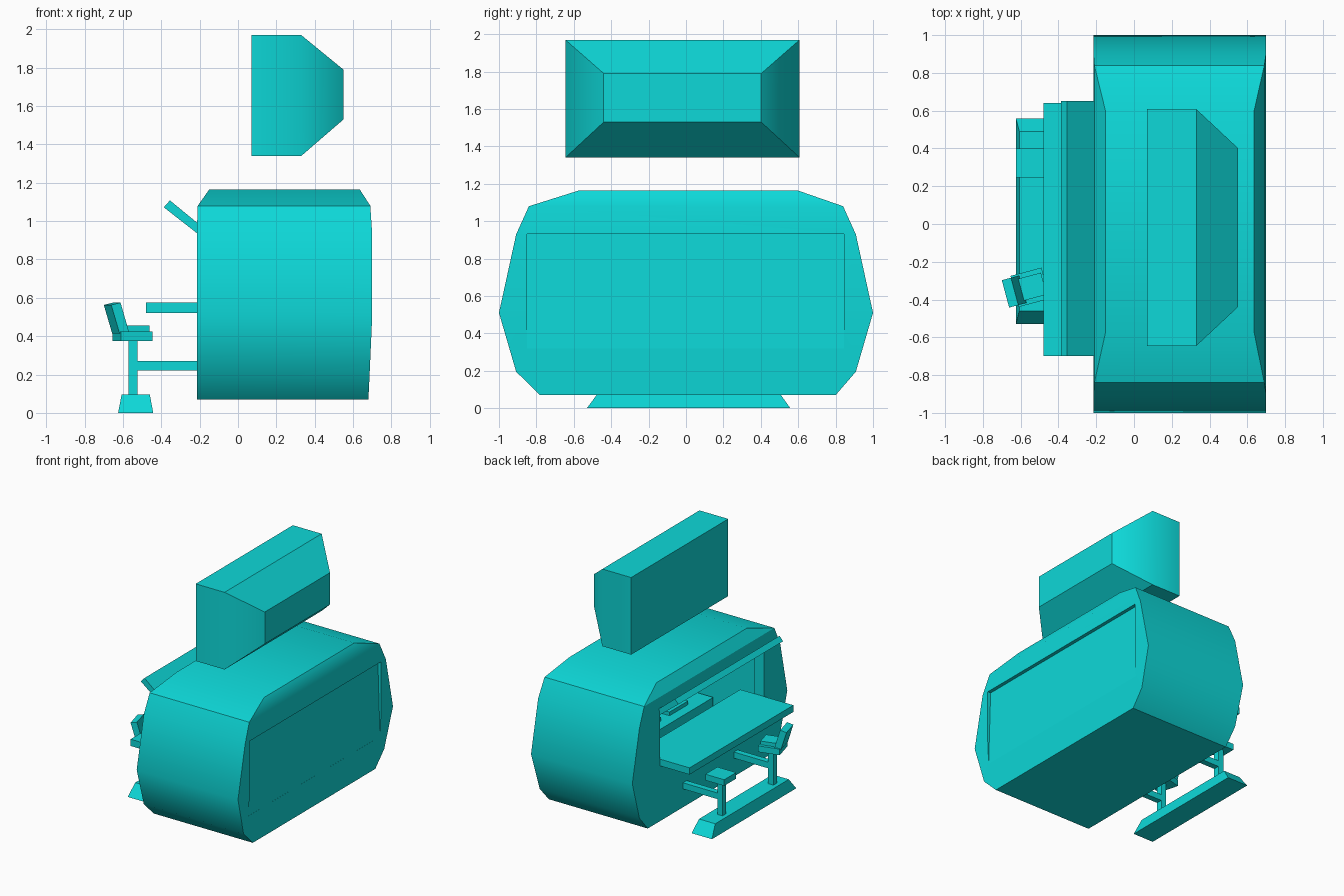
import bpy, bmesh
from math import radians
from mathutils import Matrix, Vector

cube = bpy.data.objects.get("Cube")
if cube:
    bpy.data.objects.remove(cube, do_unlink=True)

teal = bpy.data.materials.new("teal")
teal.use_nodes = True
colour = (0.004, 0.69, 0.69, 1)
teal.diffuse_color = colour
next(n for n in teal.node_tree.nodes if n.type == 'BSDF_PRINCIPLED').inputs["Base Color"].default_value = colour


def make(name, rings):
    """Skin a stack of equal-length point rings and cap both ends."""
    bm = bmesh.new()
    rows = [[bm.verts.new(p) for p in ring] for ring in rings]
    n = len(rows[0])
    for a, b in zip(rows, rows[1:]):
        for i in range(n):
            j = (i + 1) % n
            bm.faces.new((a[i], a[j], b[j], b[i]))
    bm.faces.new(rows[0][::-1])
    bm.faces.new(rows[-1])
    bmesh.ops.recalc_face_normals(bm, faces=bm.faces[:])
    mesh = bpy.data.meshes.new(name)
    bm.to_mesh(mesh)
    bm.free()
    mesh.materials.append(teal)
    obj = bpy.data.objects.new(name, mesh)
    bpy.context.collection.objects.link(obj)
    return obj


def stack(name, levels):
    """Loft rectangles given as z, x0, x1, y0, y1."""
    return make(name, [[(x0, y0, z), (x1, y0, z), (x1, y1, z), (x0, y1, z)]
                       for z, x0, x1, y0, y1 in levels])


def box(name, x0, x1, y0, y1, z0, z1):
    return stack(name, [(z0, x0, x1, y0, y1), (z1, x0, x1, y0, y1)])


def prism(name, profile, y0, y1):
    """Extrude an x-z profile along y."""
    return make(name, [[(x, y, z) for x, z in profile] for y in (y0, y1)])


def activate(obj):
    bpy.ops.object.select_all(action='DESELECT')
    obj.select_set(True)
    bpy.context.view_layer.objects.active = obj


def cut(obj, cutter):
    cutter.hide_render = True
    mod = obj.modifiers.new("cut", 'BOOLEAN')
    mod.operation = 'DIFFERENCE'
    mod.solver = 'EXACT'
    mod.object = cutter
    activate(obj)
    bpy.ops.object.modifier_apply(modifier=mod.name)
    bpy.data.objects.remove(cutter, do_unlink=True)


# Booth shell
body = stack("booth_body", [
    (0.07, -0.215, 0.68, -0.78, 0.80),
    (0.195, -0.215, 0.686, -0.908, 0.908),
    (0.51, -0.215, 0.70, -1.0, 1.0),
    (0.93, -0.215, 0.70, -0.908, 0.908),
    (1.08, -0.21, 0.69, -0.84, 0.84),
    (1.165, -0.15, 0.635, -0.57, 0.595)])
# Room, serving hatch and shallow rear panel
cut(body, box("room_cutter", -0.13, 0.62, -0.8, 0.8, 0.15, 1.05))
cut(body, box("hatch_cutter", -0.3, 0.0, -0.70, 0.645, 0.53, 0.95))
cut(body, prism("panel_cutter", [(0.691, 0.32), (0.672, 0.932), (0.8, 0.932), (0.8, 0.32)],
                -0.85, 0.845))
activate(body)
bpy.ops.object.shade_smooth_by_angle(angle=radians(30))

# Counter, awning and work surface inside
box("serving_counter", -0.48, 0.0, -0.70, 0.64, 0.52, 0.575)
prism("awning", [(-0.387, 1.072), (-0.355, 1.108), (-0.205, 0.985), (-0.205, 0.93)], -0.70, 0.65)
box("back_worktop", 0.3, 0.63, -0.78, 0.78, 0.15, 0.4)
for i, y in enumerate((-0.45, -0.1, 0.25)):
    box(f"worktop_tray_{i + 1}", 0.38, 0.56, y - 0.12, y + 0.12, 0.4, 0.43)

# Roof sign with bevelled face
x_back, x_fold, x_face = 0.07, 0.33, 0.55


def sign_ring(x, y0, y1, z0, z1):
    return [(x, y0, z0), (x, y1, z0), (x, y1, z1), (x, y0, z1)]


sign = make("roof_sign", [sign_ring(x_back, -0.645, 0.608, 1.34, 1.97),
                          sign_ring(x_fold, -0.645, 0.608, 1.34, 1.97),
                          sign_ring(x_face, -0.44, 0.402, 1.53, 1.79)])
activate(sign)
bpy.ops.object.shade_smooth()
for edge in sign.data.edges:
    a, b = (sign.data.vertices[i].co for i in edge.vertices)
    upright_fold = abs(a.x - x_fold) + abs(b.x - x_fold) + abs(a.y - b.y) < 0.01
    edge.use_edge_sharp = not upright_fold

# Stool base, posts and struts
stack("stool_base", [(0, -0.625, -0.442, -0.53, 0.558),
                     (0.095, -0.607, -0.46, -0.46, 0.49)])
for side, y in (("right", -0.335), ("left", 0.322)):
    box(f"{side}_stool_post", -0.572, -0.525, y - 0.024, y + 0.024, 0.09, 0.38)
    box(f"{side}_stool_strut", -0.53, -0.2, y - 0.024, y + 0.024, 0.22, 0.27)
box("left_stool_seat", -0.625, -0.455, 0.245, 0.40, 0.375, 0.425)

# Swivelled seat with cushion and leaning backrest
turn = Matrix.Translation(Vector((-0.55, -0.335, 0))) @ Matrix.Rotation(radians(15), 4, 'Z')
seat = box("right_stool_seat", -0.085, 0.085, -0.085, 0.085, 0.375, 0.425)
cushion = box("right_stool_cushion", -0.05, 0.075, -0.06, 0.06, 0.425, 0.455)
backrest = prism("right_stool_backrest",
                 [(-0.09, 0.415), (-0.04, 0.425), (-0.085, 0.575), (-0.135, 0.563)], -0.075, 0.075)
for part in (seat, cushion, backrest):
    part.data.transform(turn)
